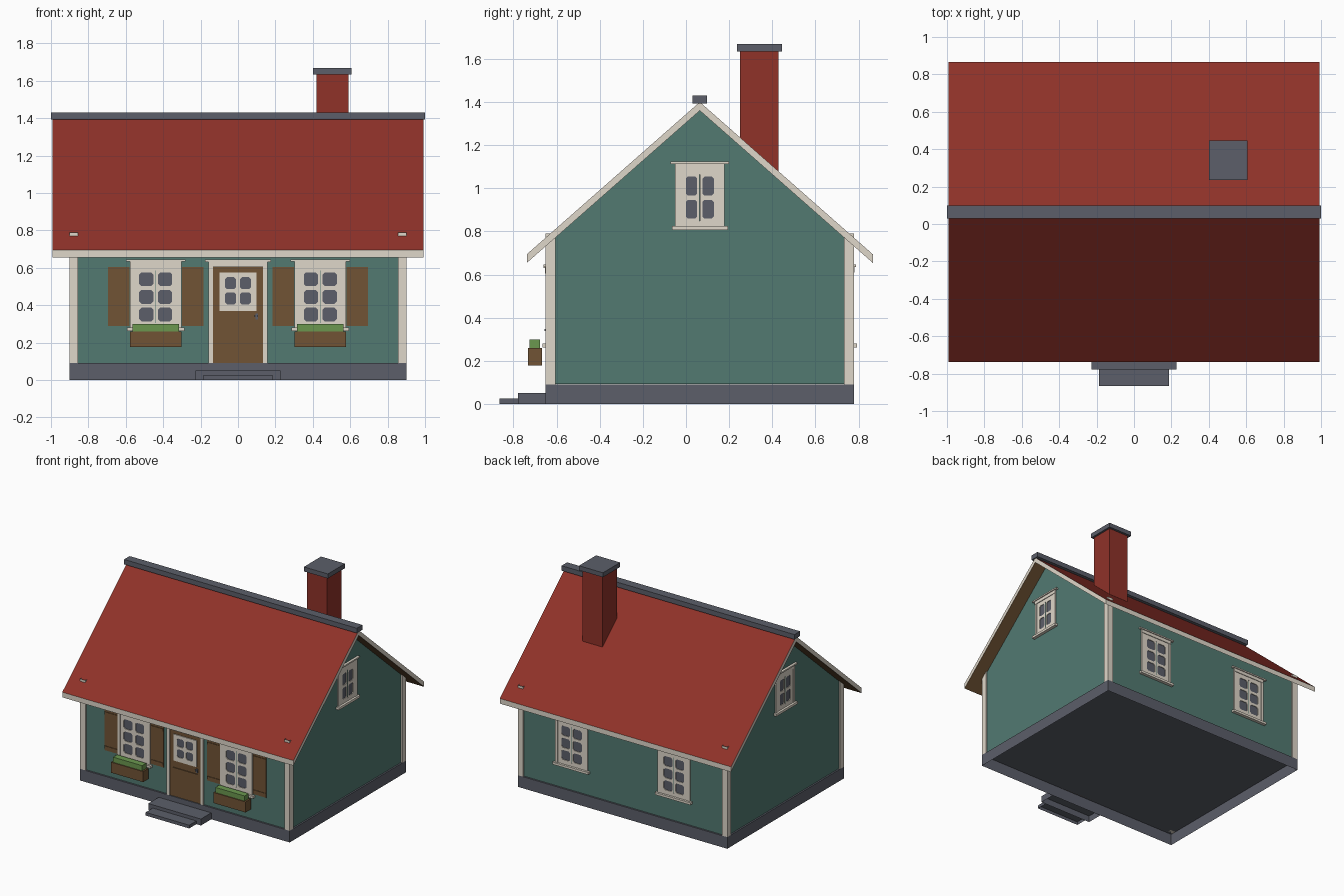
import bpy, bmesh, math
from mathutils import Matrix

if "Cube" in bpy.data.objects:
    bpy.data.objects.remove(bpy.data.objects["Cube"])


def material(name, srgb):
    m = bpy.data.materials.new(name)
    m.use_nodes = True
    col = [(c / 255) ** 2.2 for c in srgb] + [1]
    m.diffuse_color = col
    m.node_tree.nodes["Principled BSDF"].inputs["Base Color"].default_value = col
    return m


RED = material("brick red", (142, 53, 45))
TEAL = material("teal paint", (83, 121, 113))
CREAM = material("cream trim", (222, 214, 200))
GREY = material("slate grey", (92, 95, 105))
BROWN = material("brown wood", (112, 84, 56))
GREEN = material("leaf green", (106, 150, 80))

MID = 0.064           # y of the ridge
SLOPE = 0.88          # roof pitch
FRONT, BACK, RIGHT, LEFT = 0, math.pi, math.pi / 2, -math.pi / 2


def wall_place(side, offset):
    """Matrix for local space: x along the wall, -y outwards, z up."""
    rot = Matrix.Rotation(side, 4, 'Z')
    dist = 0.705 if side in (FRONT, BACK) else 0.89
    return Matrix.Translation((0, MID, 0)) @ rot @ Matrix.Translation((offset, -dist, 0))


def finish(name, bm, mats, place=Matrix()):
    bm.transform(place)
    me = bpy.data.meshes.new(name)
    bm.to_mesh(me)
    bm.free()
    for m in mats:
        me.materials.append(m)
    ob = bpy.data.objects.new(name, me)
    bpy.context.collection.objects.link(ob)
    return ob


def add_box(bm, x0, x1, y0, y1, z0, z1):
    size = Matrix.Diagonal((x1 - x0, y1 - y0, z1 - z0, 1))
    mid = Matrix.Translation(((x0 + x1) / 2, (y0 + y1) / 2, (z0 + z1) / 2))
    bmesh.ops.create_cube(bm, size=1, matrix=mid @ size)


def boxes(name, mat, *dims, place=Matrix(), open_end=0):
    """Joined boxes; open_end 1 leaves off the tops, -1 the bottoms."""
    bm = bmesh.new()
    for d in dims:
        add_box(bm, *d)
    bm.normal_update()
    bmesh.ops.delete(bm, geom=[f for f in bm.faces if f.normal.z * open_end > 0.5],
                     context='FACES')
    return finish(name, bm, [mat], place)


def prism(name, profile, half, mats):
    """Extrude a (y, z) outline along x, symmetric about x = 0."""
    bm = bmesh.new()
    face = bm.faces.new([bm.verts.new((-half, y, z)) for y, z in profile])
    new = bmesh.ops.extrude_face_region(bm, geom=[face])["geom"]
    bmesh.ops.translate(bm, vec=(2 * half, 0, 0),
                        verts=[v for v in new if isinstance(v, bmesh.types.BMVert)])
    bmesh.ops.recalc_face_normals(bm, faces=bm.faces)
    return finish(name, bm, mats)


def add_pane(bm, x0, x1, z0, z1, bar, y, depth):
    """One cell of a sash: cream face with a recessed, corner-cut pane."""
    cut = min(x1 - x0, z1 - z0) * 0.13
    corners = [(x0, z0), (x1, z0), (x1, z1), (x0, z1)]
    a, b, c, d = x0 + bar, x1 - bar, z0 + bar, z1 - bar
    octagon = [(a + cut, c), (b - cut, c), (b, c + cut), (b, d - cut),
               (b - cut, d), (a + cut, d), (a, d - cut), (a, c + cut)]
    out = [bm.verts.new((x, y, z)) for x, z in corners]
    rim = [bm.verts.new((x, y, z)) for x, z in octagon]
    deep = [bm.verts.new((x, y + depth, z)) for x, z in octagon]
    for i in range(4):
        j = (i + 1) % 4
        bm.faces.new((out[i], out[j], rim[2 * i + 1], rim[2 * i]))
        bm.faces.new((out[i], rim[2 * i], rim[2 * i - 1]))
    for i in range(8):
        j = (i + 1) % 8
        bm.faces.new((rim[i], rim[j], deep[j], deep[i]))
    bm.faces.new(deep).material_index = 1


def add_sash(bm, x0, x1, z0, z1, rows, bar, y, depth):
    step = (z1 - z0) / rows
    for r in range(rows):
        add_pane(bm, x0, x1, z0 + r * step, z0 + (r + 1) * step, bar, y, depth)


def window(name, side, offset, half, z0, z1, rows):
    bm = bmesh.new()
    trim, stile, rail = 0.02, 0.02, 0.024
    inner = half - trim - stile
    for s in (-1, 1):
        # casing post, hinged stile and glazed leaf
        add_box(bm, *sorted((s * half, s * (half - trim))), -0.01, 0.005, z0, z1)
        add_box(bm, *sorted((s * (half - trim), s * inner)), -0.007, 0.005, z0, z1)
        add_sash(bm, *sorted((s * 0.002, s * inner)), z0 + rail, z1 - rail, rows, 0.01, -0.007, 0.005)
    for z in (z0, z1 - rail):
        add_box(bm, -inner, inner, -0.007, 0.005, z, z + rail)
    # frieze, cap and sill
    add_box(bm, -half, half, -0.012, 0.005, z1, z1 + 0.025)
    add_box(bm, -half - 0.02, half + 0.02, -0.019, 0.005, z1 + 0.025, z1 + 0.036)
    add_box(bm, -half - 0.015, half + 0.015, -0.024, 0.005, z0 - 0.018, z0)
    finish(name, bm, [CREAM, GREY], wall_place(side, offset))


# Foundation and front steps, open underneath
boxes("foundation", GREY, (-0.9, 0.9, MID - 0.715, MID + 0.715, 0, 0.09), open_end=-1)
boxes("front_steps", GREY, (-0.226, 0.226, -0.778, MID - 0.715, 0, 0.05),
      (-0.187, 0.187, -0.865, -0.778, 0, 0.025), open_end=-1)

# Walls with gables
wall_top = 1.37 - SLOPE * 0.705
prism("walls", [(MID - 0.705, 0.092), (MID + 0.705, 0.092), (MID + 0.705, wall_top),
                (MID, 1.37), (MID - 0.705, wall_top)], 0.89, [TEAL])

# Corner boards, open at the top where they meet the roof
for xn, sx in (("left", 1), ("right", -1)):
    for yn, sy in (("front", -1), ("back", 1)):
        xs = sorted((sx * 0.855, sx * 0.9))
        ys = sorted((MID + sy * 0.668, MID + sy * 0.715))
        boxes(f"corner_board_{yn}_{xn}", CREAM, (*xs, *ys, 0.09, 0.79), open_end=1)

# Roof: red above, wood below, cream edges
run, thick = 0.802, 0.04
eave = 1.4 - SLOPE * run
roof = prism("roof", [(MID - run, eave), (MID, 1.4), (MID + run, eave),
                      (MID + run, eave - thick), (MID, 1.4 - thick),
                      (MID - run, eave - thick)], 0.993, [RED, BROWN, CREAM])
for p in roof.data.polygons:
    p.material_index = 0 if p.normal.z > 0.3 else 1 if p.normal.z < -0.3 else 2
boxes("ridge_cap", GREY, (-1, 1, MID - 0.034, MID + 0.034, 1.392, 1.43))

# Chimney
boxes("chimney", RED, (0.419, 0.591, 0.25, 0.428, 1.03, 1.634))
boxes("chimney_cap", GREY, (0.401, 0.607, 0.236, 0.446, 1.633, 1.668))

# Windows
for x in (-0.44, 0.44):
    tag = "left" if x > 0 else "right"
    window(f"front_window_{tag}", FRONT, x, 0.138, 0.28, 0.61, 3)
    window(f"back_window_{tag}", BACK, -x, 0.138, 0.28, 0.61, 3)
    place = wall_place(FRONT, x)
    # Shutters with battens
    for s in (-1, 1):
        a, b = sorted((s * 0.141, s * 0.255))
        boxes(f"shutter_{tag}_{'outer' if s * x > 0 else 'inner'}", BROWN,
              (a, b, -0.006, 0.005, 0.29, 0.605),
              (a + 0.004, b - 0.004, -0.01, 0, 0.305, 0.325),
              (a + 0.004, b - 0.004, -0.01, 0, 0.57, 0.59), place=place)
    # Flower box
    boxes(f"flower_box_{tag}", BROWN, (-0.138, 0.138, -0.092, -0.027, 0.178, 0.26), place=place)
    boxes(f"flower_box_plants_{tag}", GREEN, (-0.125, 0.125, -0.085, -0.035, 0.255, 0.3), place=place)
window("gable_window_left", RIGHT, 0, 0.115, 0.825, 1.088, 2)
window("gable_window_right", LEFT, 0, 0.115, 0.825, 1.088, 2)

# Front door
door = wall_place(FRONT, 0)
boxes("door_casing", CREAM, (-0.157, -0.133, -0.01, 0.005, 0.09, 0.605),
      (0.133, 0.157, -0.01, 0.005, 0.09, 0.605),
      (-0.157, 0.157, -0.012, 0.005, 0.605, 0.63),
      (-0.176, 0.176, -0.02, 0.005, 0.63, 0.646), place=door)
boxes("door_leaf", BROWN, (-0.133, 0.133, -0.003, 0.005, 0.09, 0.605),
      (-0.105, 0.105, -0.009, 0, 0.125, 0.315), place=door)
bm = bmesh.new()
add_box(bm, -0.1, 0.1, -0.004, 0, 0.37, 0.575)
for s in (-1, 1):
    add_box(bm, *sorted((s * 0.08, s * 0.1)), -0.01, 0, 0.37, 0.575)
    add_sash(bm, *sorted((0, s * 0.08)), 0.395, 0.56, 2, 0.01, -0.01, 0.005)
add_box(bm, -0.08, 0.08, -0.01, 0, 0.37, 0.395)
add_box(bm, -0.08, 0.08, -0.01, 0, 0.56, 0.575)
finish("door_window", bm, [CREAM, GREY], door)
boxes("door_handle", GREY, (0.094, 0.108, -0.008, 0, 0.325, 0.355),
      (0.088, 0.108, -0.015, -0.005, 0.338, 0.348), place=door)
